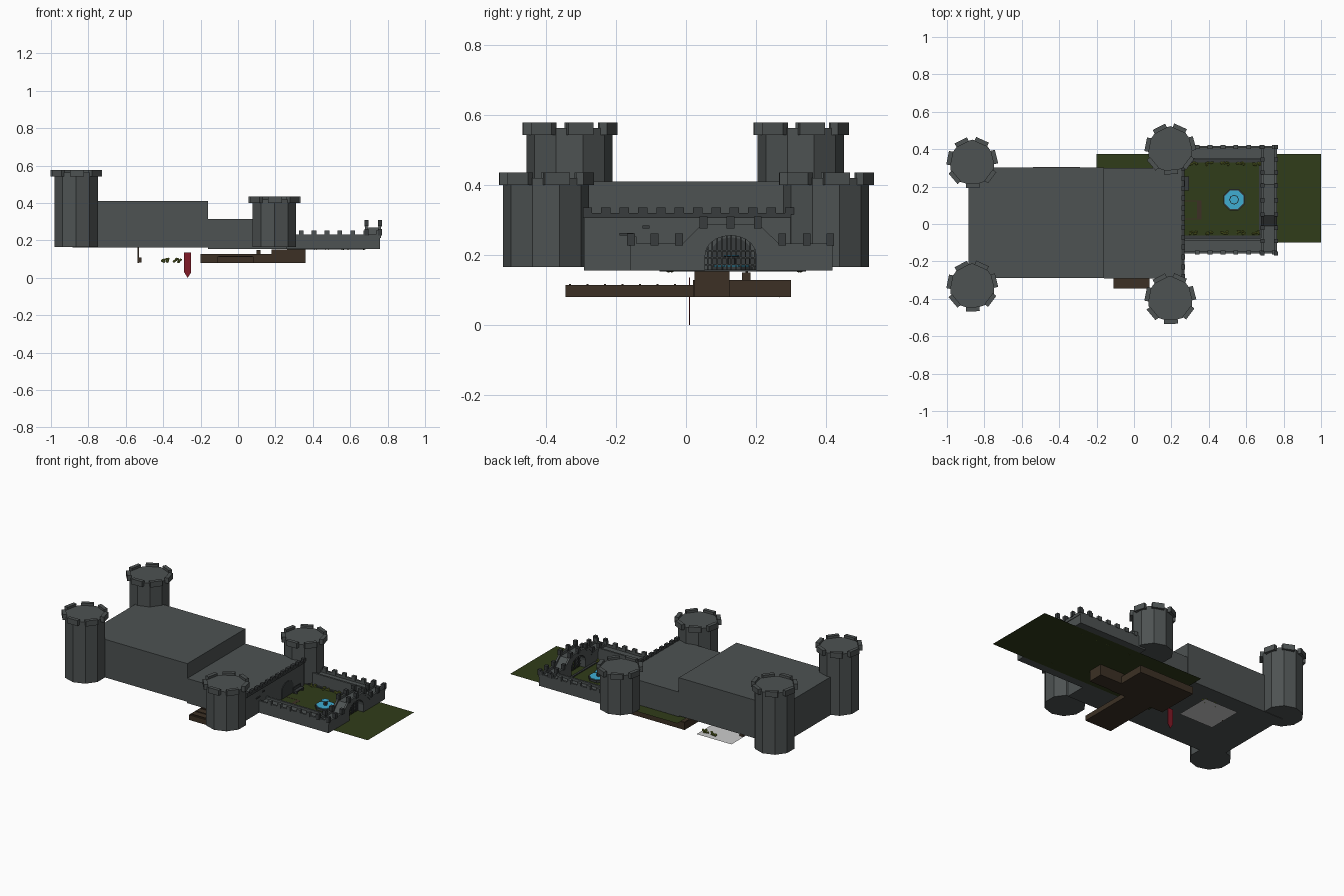
import bpy, bmesh, math, random
from mathutils import Matrix, Vector

random.seed(4)


def mat(name, r, g, b):
    m = bpy.data.materials.new(name)
    m.diffuse_color = (r, g, b, 1)
    return m


STONE = mat("slate", 0.075, 0.085, 0.085)
DARK = mat("dark_stone", 0.04, 0.045, 0.047)
GRASS = mat("grass", 0.03, 0.045, 0.01)
WOOD = mat("wood", 0.045, 0.03, 0.018)
WATER = mat("water", 0.05, 0.42, 0.65)
RED = mat("red_cloth", 0.22, 0.01, 0.02)
LEAF = mat("leaf", 0.16, 0.2, 0.03)
PALE = mat("pale_floor", 0.6, 0.6, 0.6)


def finish(name, bm, material):
    bmesh.ops.recalc_face_normals(bm, faces=bm.faces)
    me = bpy.data.meshes.new(name)
    bm.to_mesh(me)
    bm.free()
    me.materials.append(material)
    ob = bpy.data.objects.new(name, me)
    bpy.context.collection.objects.link(ob)
    return ob


def add_box(bm, x0, x1, y0, y1, z0, z1, m=Matrix()):
    t = Matrix.Translation(((x0 + x1) / 2, (y0 + y1) / 2, (z0 + z1) / 2))
    s = Matrix.Diagonal((x1 - x0, y1 - y0, z1 - z0, 1))
    bmesh.ops.create_cube(bm, size=1, matrix=m @ t @ s)


def boxes(name, material, *dims):
    bm = bmesh.new()
    for d in dims:
        add_box(bm, *d)
    return finish(name, bm, material)


def add_cyl(bm, x, y, z0, z1, r, n, r2=None, turn=0.0):
    m = Matrix.Translation((x, y, (z0 + z1) / 2)) @ Matrix.Rotation(turn, 4, 'Z')
    bmesh.ops.create_cone(bm, cap_ends=True, segments=n, radius1=r,
                          radius2=r if r2 is None else r2, depth=z1 - z0, matrix=m)


def prism(name, material, pts, d):
    # flat polygon pushed along d
    bm = bmesh.new()
    f = bm.faces.new([bm.verts.new(p) for p in pts])
    ext = bmesh.ops.extrude_face_region(bm, geom=[f])
    bmesh.ops.translate(bm, vec=d, verts=[v for v in ext["geom"] if isinstance(v, bmesh.types.BMVert)])
    return finish(name, bm, material)


def sheet(name, material, x0, x1, y0, y1, z):
    bm = bmesh.new()
    bm.faces.new([bm.verts.new(p) for p in ((x0, y0, z), (x1, y0, z), (x1, y1, z), (x0, y1, z))])
    return finish(name, bm, material)


# Ten-sided towers with a ring of overhanging merlons
def tower(name, x, y, top):
    bm = bmesh.new()
    add_cyl(bm, x, y, 0.165, top - 0.015, 0.123, 10)
    for i in range(7):
        a = Matrix.Translation((x, y, 0)) @ Matrix.Rotation(math.tau * i / 7 + 0.25, 4, 'Z')
        add_box(bm, 0.11, 0.134, -0.037, 0.037, top - 0.035, top, a)
    finish(name, bm, STONE)


tower("rear_tower_left", -0.865, 0.328, 0.578)
tower("rear_tower_right", -0.865, -0.333, 0.578)
tower("front_tower_left", 0.194, 0.4, 0.435)
tower("front_tower_right", 0.194, -0.4, 0.435)

# Keep: tall hall and lower hall
boxes("tall_hall", STONE, (-0.885, -0.16, -0.29, 0.303, 0.163, 0.41))
boxes("low_hall", STONE, (-0.16, 0.262, -0.292, 0.3, 0.155, 0.315))
boxes("hall_parapet", DARK, (0.255, 0.27, -0.295, 0.3, 0.305, 0.32),
      *[(0.253, 0.272, -0.295 + 0.0525 * i, -0.268 + 0.0525 * i, 0.315, 0.335) for i in range(12)])
boxes("hall_windows", DARK, (0.26, 0.267, -0.125, -0.105, 0.275, 0.283),
      (0.26, 0.267, -0.19, -0.15, 0.255, 0.262))
prism("hall_door", DARK, [(0.26, 0.07, 0.155), (0.26, 0.19, 0.155)] +
      [(0.26, 0.13 + 0.06 * math.cos(a), 0.2 + 0.05 * math.sin(a))
       for a in [math.pi * i / 8 for i in range(9)]], (0.006, 0, 0))

# Courtyard side walls with walkway, parapets and merlons
for name, yo, yi in (("court_wall_right", -0.158, -0.075), ("court_wall_left", 0.418, 0.342)):
    s = 1 if yi > yo else -1
    span = lambda a, b: (min(a, b), max(a, b))
    d = [(0.262, 0.76, *span(yo, yi), 0.155, 0.217),
         (0.262, 0.76, *span(yo, yo + s * 0.012), 0.217, 0.232),
         (0.262, 0.69, *span(yi, yi - s * 0.012), 0.217, 0.232)]
    for i in range(7):
        x = 0.325 + i * 0.069
        d.append((x, x + 0.025, *span(yo - s * 0.004, yo + s * 0.016), 0.225, 0.252))
    boxes(name, STONE, *d)

# Gate wall: raised middle with an arched opening
arch = [(0.1275 + 0.0725 * math.cos(a), 0.2 + 0.055 * math.sin(a))
        for a in [math.pi * i / 10 for i in range(11)]]


def crest(lo, hi):
    return [(-0.158, lo), (-0.01, lo), (0.045, hi), (0.21, hi), (0.265, lo), (0.418, lo)]


outline = [(-0.158, 0.155)] + crest(0.217, 0.27) + [(0.418, 0.155), (0.2, 0.155)] + arch + [(0.055, 0.155)]
prism("gate_wall", STONE, [(0.682, y, z) for y, z in outline], (0.078, 0, 0))
for name, x in (("gate_parapet_inner", 0.68), ("gate_parapet_outer", 0.752)):
    pts = crest(0.232, 0.286) + crest(0.212, 0.265)[::-1]
    prism(name, STONE, [(x, y, z) for y, z in pts], (0.012, 0, 0))
    boxes(name + "_merlons", DARK,
          *[(x - 0.004, x + 0.017, y - 0.011, y + 0.011, z, z + 0.035)
            for y, z in ((-0.157, 0.226), (-0.09, 0.226), (-0.02, 0.226), (0.05, 0.275),
                         (0.127, 0.275), (0.205, 0.275), (0.275, 0.226), (0.345, 0.226), (0.412, 0.226))])

# Portcullis
boxes("portcullis", DARK,
      *[(0.717, 0.722, 0.06 + 0.0135 * i, 0.064 + 0.0135 * i, 0.157,
         0.2 + 0.055 * math.sqrt(max(0, 1 - ((0.062 + 0.0135 * i - 0.1275) / 0.0725) ** 2))) for i in range(11)],
      *[(0.716, 0.721, 0.055, 0.2, z, z + 0.003) for z in (0.17, 0.19, 0.21)])

# Ground
sheet("grass_ground", GRASS, -0.2, 1.0, -0.1, 0.375, 0.151)
boxes("court_border", DARK, (0.262, 0.682, -0.076, -0.062, 0.152, 0.158), (0.262, 0.682, 0.33, 0.343, 0.152, 0.158),
      (0.668, 0.682, -0.062, 0.33, 0.152, 0.158))

# Fountain
bm = bmesh.new()
add_cyl(bm, 0.535, 0.13, 0.152, 0.166, 0.062, 8, turn=math.pi / 8)
add_cyl(bm, 0.535, 0.13, 0.166, 0.195, 0.012, 8)
add_cyl(bm, 0.535, 0.13, 0.19, 0.197, 0.01, 8, 0.026)
finish("fountain_basin", bm, DARK)
bm = bmesh.new()
add_cyl(bm, 0.535, 0.13, 0.164, 0.169, 0.054, 8, turn=math.pi / 8)
add_cyl(bm, 0.535, 0.13, 0.196, 0.199, 0.022, 8)
finish("fountain_water", bm, WATER)


# Clumps of leaves
def shrubs(name, spots):
    bm = bmesh.new()
    for x, y, z, r in spots:
        for _ in range(4):
            o = Vector([random.uniform(-r, r) for _ in range(3)])
            m = Matrix.Translation(Vector((x, y, z)) + o * 0.6) @ Matrix.Diagonal((r, r * 0.8, r * 0.8, 1))
            bmesh.ops.create_icosphere(bm, subdivisions=1, radius=0.6, matrix=m)
    finish(name, bm, LEAF)


for name, y in (("flower_bed_right", -0.047), ("flower_bed_left", 0.322)):
    shrubs(name, [(0.305 + 0.085 * i + 0.022 * j, y, 0.163, 0.013) for i in range(5) for j in range(2)])

# Bench
boxes("bench", DARK, (0.27, 0.295, 0.18, 0.255, 0.165, 0.172), (0.268, 0.273, 0.18, 0.255, 0.152, 0.19),
      (0.275, 0.293, 0.185, 0.192, 0.152, 0.165), (0.275, 0.293, 0.243, 0.25, 0.152, 0.165))

# Cellar room, passage and stair under the courtyard
boxes("cellar_room", WOOD, (-0.2, 0.2, 0.02, 0.3, 0.08, 0.086), (-0.2, 0.2, 0.02, 0.027, 0.08, 0.128),
      (-0.2, 0.2, 0.293, 0.3, 0.08, 0.128), (-0.2, -0.193, 0.02, 0.3, 0.08, 0.128),
      (0.193, 0.2, 0.125, 0.3, 0.08, 0.128))
boxes("cellar_passage", WOOD, (-0.11, 0.083, -0.345, 0.02, 0.08, 0.113),
      *[(-0.105, 0.078, -0.335 + 0.05 * i, -0.329 + 0.05 * i, 0.112, 0.117) for i in range(7)])
boxes("cellar_stair", WOOD, (0.18, 0.36, 0.025, 0.03, 0.08, 0.152), (0.18, 0.36, 0.12, 0.125, 0.08, 0.152),
      *[(0.18 + 0.0225 * i, 0.36, 0.03, 0.12, 0.08 + 0.009 * i, 0.089 + 0.009 * i) for i in range(8)])
boxes("cellar_post", WOOD, (0.1, 0.12, 0.16, 0.185, 0.085, 0.15))

# Small garden floor beneath the tall hall
sheet("garden_floor", PALE, -0.54, -0.29, 0.07, 0.306, 0.08)
shrubs("garden_shrubs", [(x, 0.27, 0.094, 0.015) for x in (-0.4, -0.38, -0.335, -0.315)])
boxes("garden_post", WOOD, (-0.537, -0.53, 0.17, 0.177, 0.08, 0.165), (-0.537, -0.515, 0.165, 0.185, 0.082, 0.11))

# Hanging banner with a pointed tail
prism("banner", RED, [(-0.288, 0.008, 0.135), (-0.25, 0.008, 0.135), (-0.25, 0.008, 0.03),
                      (-0.269, 0.008, 0.0), (-0.288, 0.008, 0.03)], (0, 0.003, 0))
